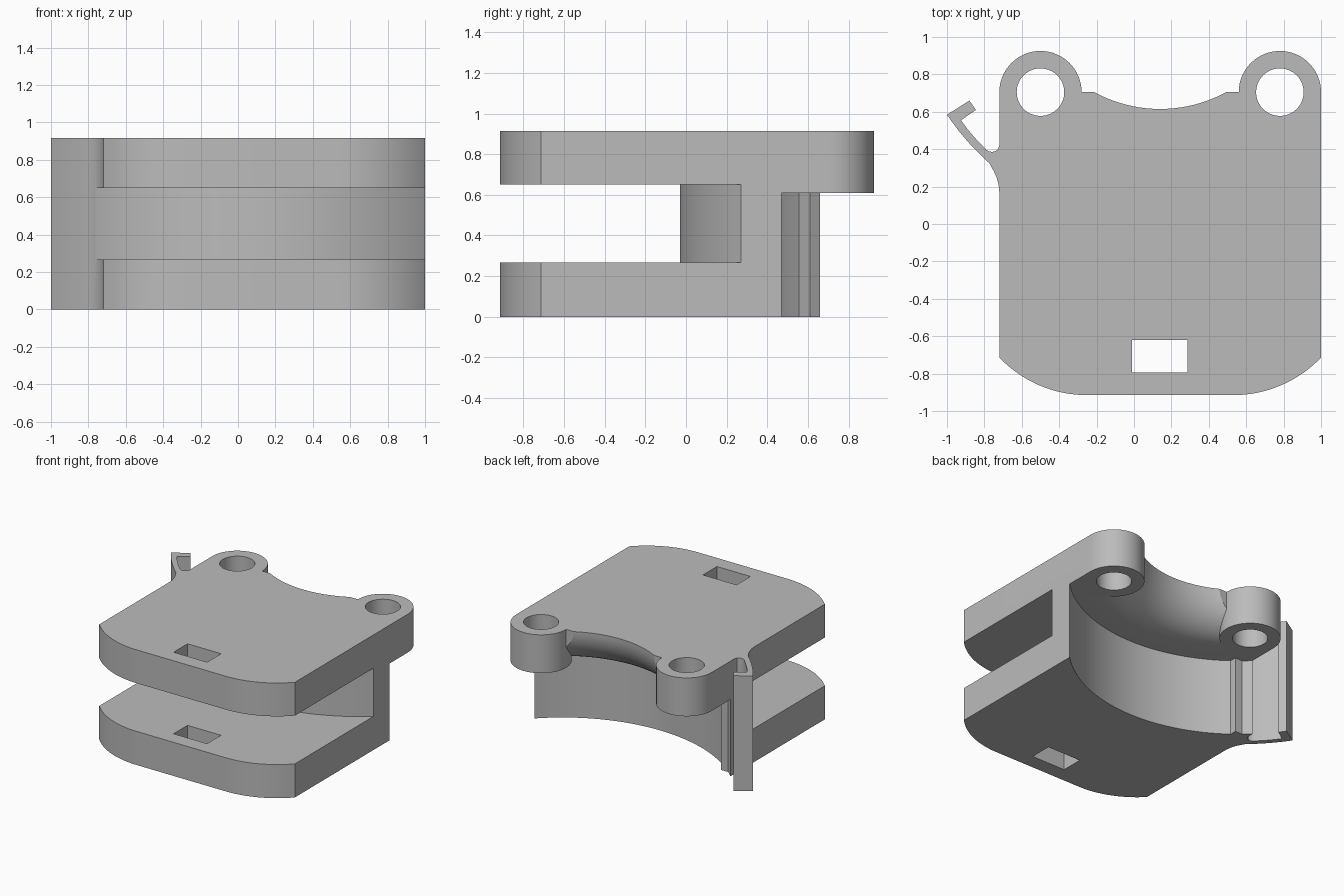
import bpy, bmesh, math
from mathutils import Matrix, Vector

if "Cube" in bpy.data.objects:
    bpy.data.objects.remove(bpy.data.objects["Cube"], do_unlink=True)

MID = 0.14                      # centre line of the bracket body
AXIS = (MID, 1.35)              # shared axis of all large arcs
TOP, LUG_Z = 0.915, 0.61

grey = bpy.data.materials.new("plain grey")
grey.use_nodes = True
grey.diffuse_color = (0.5, 0.5, 0.5, 1)
grey.node_tree.nodes["Principled BSDF"].inputs["Base Color"].default_value = (0.5, 0.5, 0.5, 1)


def finish(bm, name):
    bmesh.ops.recalc_face_normals(bm, faces=bm.faces)
    mesh = bpy.data.meshes.new(name)
    bm.to_mesh(mesh)
    bm.free()
    obj = bpy.data.objects.new(name, mesh)
    bpy.context.collection.objects.link(obj)
    mesh.materials.append(grey)
    return obj


def prism(name, outline, z0, z1):
    bm = bmesh.new()
    face = bm.faces.new([bm.verts.new((x, y, z0)) for x, y in outline])
    side = bmesh.ops.extrude_face_region(bm, geom=[face])
    verts = [v for v in side["geom"] if isinstance(v, bmesh.types.BMVert)]
    bmesh.ops.translate(bm, verts=verts, vec=(0, 0, z1 - z0))
    return finish(bm, name)


def arc(cx, cy, r, a0, a1, n):
    angles = [math.radians(a0 + (a1 - a0) * i / n) for i in range(n + 1)]
    return [(cx + r * math.cos(a), cy + r * math.sin(a)) for a in angles]


def combine(target, other, operation):
    mod = target.modifiers.new(other.name, 'BOOLEAN')
    mod.operation, mod.object, mod.solver = operation, other, 'EXACT'
    bpy.context.view_layer.objects.active = target
    bpy.ops.object.modifier_apply(modifier=mod.name)
    bpy.data.objects.remove(other, do_unlink=True)


# Body block with rounded front corners
corner = math.degrees(math.asin(0.47 / 0.65))
right = arc(MID + 0.39, -0.265, 0.65, -90, -90 + corner, 16)
right[-1] = (1.0, right[-1][1])
right.append((1.0, 0.705))
left = [(2 * MID - x, y) for x, y in reversed(right)]
body = prism("bracket_body", right + left, 0, TOP)

# Revolved cutter: concave rear wall, ledge and rounded notch above it
bm = bmesh.new()
fillet = TOP - LUG_Z
profile = [(0, -0.1), (1.23, -0.1), (1.23, LUG_Z)]
profile += [(0.735 + fillet * (1 - math.cos(t)), TOP - fillet * math.sin(t))
            for t in [math.radians(90 - 90 * i / 16) for i in range(17)]]
profile += [(0.735, 1.1), (0, 1.1)]
verts = [bm.verts.new((r, 0, z)) for r, z in profile]
edges = [bm.edges.new(pair) for pair in zip(verts, verts[1:])]
bmesh.ops.spin(bm, geom=verts + edges, cent=(0, 0, 0), axis=(0, 0, 1),
               angle=math.tau, steps=128, use_merge=True)
bmesh.ops.remove_doubles(bm, verts=bm.verts, dist=0.0001)
bmesh.ops.translate(bm, verts=bm.verts, vec=(*AXIS, 0))
combine(body, finish(bm, "rear_cutter"), 'DIFFERENCE')

# Rear lugs
for side in (-1, 1):
    lug = prism("lug", arc(MID + side * 0.64, 0.705, 0.22, 0, 354.375, 63), LUG_Z, TOP)
    combine(body, lug, 'UNION')

# Hooked side clip
clip = [(-0.6, 0.17), (-0.72, 0.17), (-0.724, 0.21), (-0.735, 0.25), (-0.752, 0.287)]
clip += arc(*AXIS, 1.373, 228.3, 213.9, 10)
clip += [(-0.88, 0.66), (-0.845, 0.61), (-0.925, 0.555), (-0.89, 0.507),
         (-0.85, 0.46), (-0.79, 0.397), (-0.775, 0.388), (-0.758, 0.385),
         (-0.74, 0.39), (-0.727, 0.4), (-0.72, 0.42), (-0.6, 0.42)]
combine(body, prism("clip", clip, 0, TOP), 'UNION')

# Front slot ending at a curved inner wall
slot = arc(*AXIS, 1.38, 228, 315, 48) + [(1.2, -1.2), (-0.8, -1.2)]
combine(body, prism("slot_cutter", slot, 0.267, 0.65), 'DIFFERENCE')

# Lug holes and rectangular windows through both plates
for side in (-1, 1):
    hole = arc(MID + side * 0.64, 0.705, 0.127, 0, 354.375, 63)
    combine(body, prism("hole_cutter", hole, 0.4, 1.1), 'DIFFERENCE')
window = [(-0.01, -0.795), (0.285, -0.795), (0.285, -0.62), (-0.01, -0.62)]
combine(body, prism("window_cutter", window, -0.1, 1.1), 'DIFFERENCE')

# Smooth curved walls, crisp edges
bpy.ops.object.select_all(action='DESELECT')
body.select_set(True)
bpy.context.view_layer.objects.active = body
bpy.ops.object.shade_smooth_by_angle(angle=math.radians(25))
